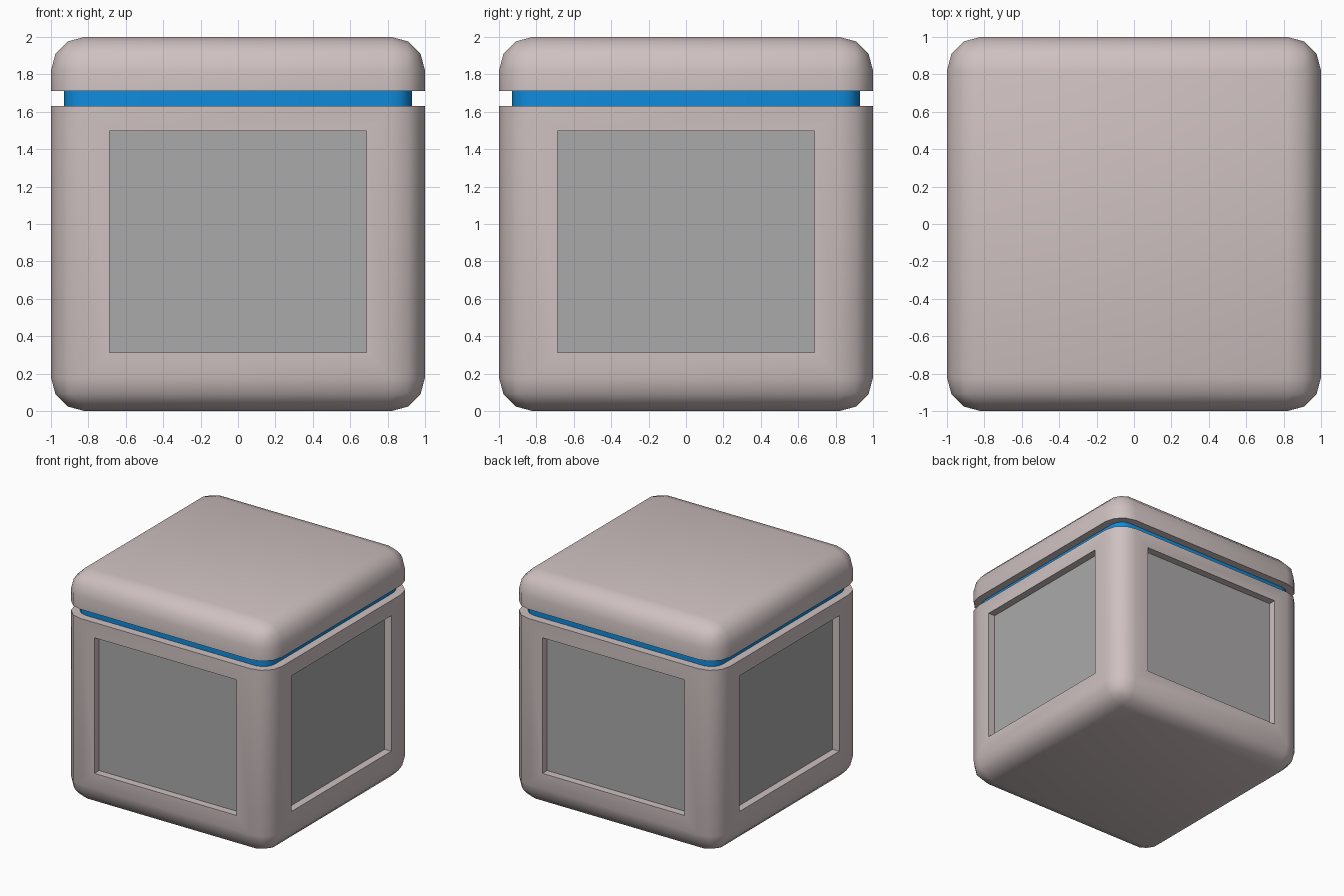
import bpy, bmesh, math
from mathutils import Vector

if "Cube" in bpy.data.objects:
    bpy.data.objects.remove(bpy.data.objects["Cube"])

RADIUS, GROOVE, INSET, RECESS = 0.18, 0.07, 0.133, 0.065
Z0, Z1 = 1.63, 1.71          # groove bottom and top


def material(name, rgb):
    m = bpy.data.materials.new(name)
    m.diffuse_color = (*rgb, 1)
    m.use_nodes = True
    m.node_tree.nodes["Principled BSDF"].inputs["Base Color"].default_value = m.diffuse_color
    return m


# Rounded cube standing on the ground
bm = bmesh.new()
bmesh.ops.create_cube(bm, size=2)
bmesh.ops.translate(bm, vec=(0, 0, 1), verts=bm.verts)
bmesh.ops.bevel(bm, geom=bm.edges[:], offset=RADIUS, segments=3,
                profile=0.5, affect='EDGES')

# Cut the lid seam
for z in (Z0, Z1):
    bmesh.ops.bisect_plane(bm, geom=bm.verts[:] + bm.edges[:] + bm.faces[:],
                           plane_co=(0, 0, z), plane_no=(0, 0, 1))
bm.normal_update()

# Blue groove band: push the seam ring inwards
ring = [f for f in bm.faces if Z0 < f.calc_center_median().z < Z1]
bmesh.ops.inset_region(bm, faces=ring, thickness=0, depth=0, use_even_offset=True)
core = 1 - RADIUS
for v in {v for f in ring for v in f.verts}:
    c = Vector((max(-core, min(core, v.co.x)), max(-core, min(core, v.co.y)), v.co.z))
    v.co = c + (v.co - c) * (RADIUS - GROOVE) / RADIUS
for f in ring:
    f.material_index = 1
bm.normal_update()

# Recessed grey panels on all four sides
sides = [f for f in bm.faces if abs(f.normal.z) < 0.01
         and max(abs(f.normal.x), abs(f.normal.y)) > 0.99
         and f.calc_center_median().z < Z0 and f.calc_area() > 1]
bmesh.ops.inset_individual(bm, faces=sides, thickness=INSET, use_even_offset=True)
bmesh.ops.inset_individual(bm, faces=sides, thickness=0, depth=-RECESS)
for f in sides:
    f.material_index = 2
bm.normal_update()

mesh = bpy.data.meshes.new("rounded_box")
bm.to_mesh(mesh)
bm.free()
box = bpy.data.objects.new("rounded_box", mesh)
bpy.context.collection.objects.link(box)
for m in (material("warm grey shell", (0.62, 0.53, 0.53)),
          material("blue band", (0.005, 0.26, 0.72)),
          material("neutral grey panel", (0.41, 0.40, 0.40))):
    mesh.materials.append(m)

bpy.context.view_layer.objects.active = box
box.select_set(True)
bpy.ops.object.shade_smooth_by_angle(angle=math.radians(40))
